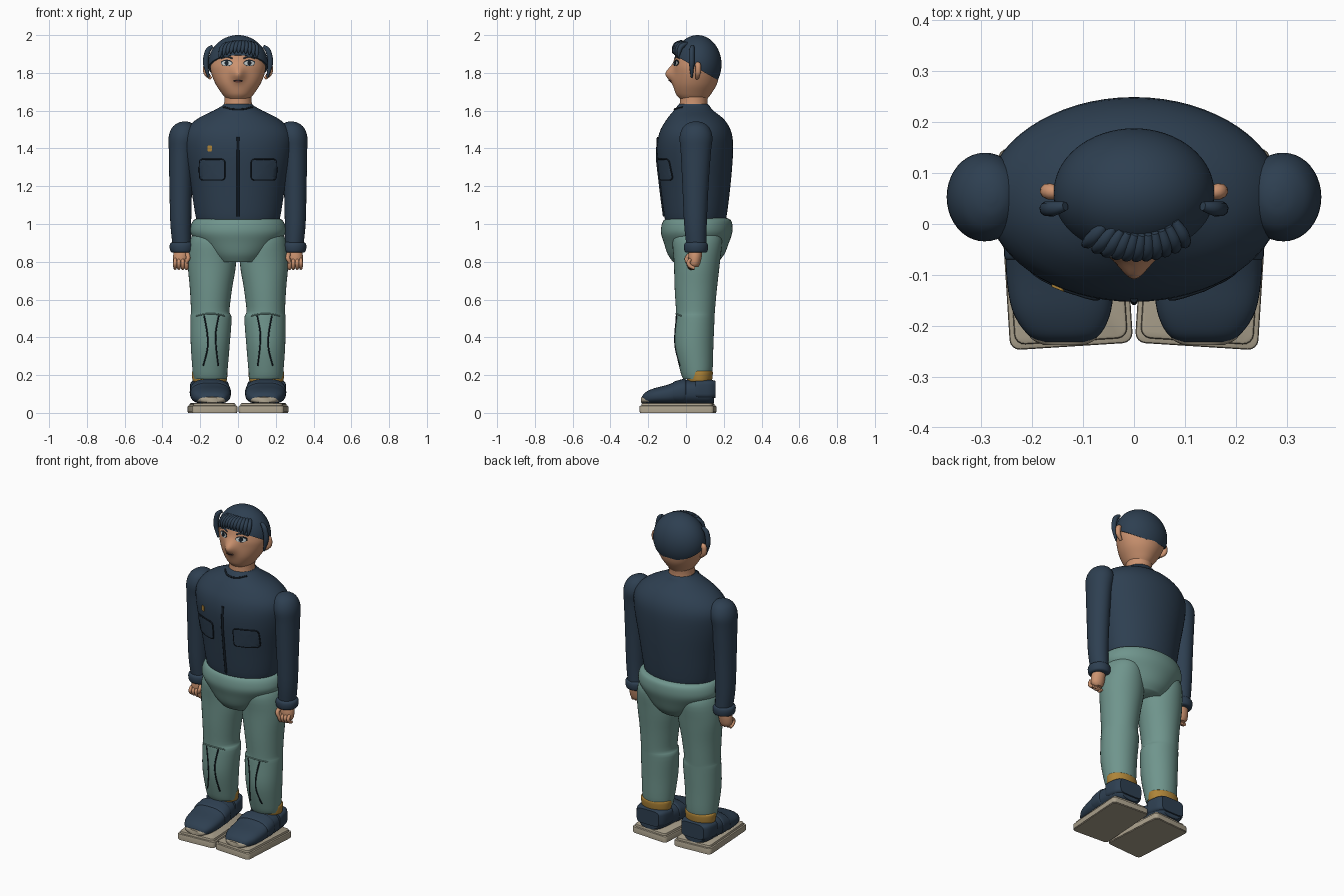
import bpy, bmesh, math
from mathutils import Vector, Matrix

if "Cube" in bpy.data.objects:
    bpy.data.objects.remove(bpy.data.objects["Cube"])


def material(name, *rgb):
    m = bpy.data.materials.new(name)
    m.use_nodes = True
    m.diffuse_color = (*rgb, 1)
    m.node_tree.nodes["Principled BSDF"].inputs["Base Color"].default_value = (*rgb, 1)
    return m


NAVY = material("navy cloth", .027, .05, .082)
DARK = material("dark line", .008, .014, .022)
TEAL = material("sea green cloth", .16, .30, .265)
SKIN = material("skin", .60, .29, .16)
STONE = material("stone", .40, .35, .26)
GOLD = material("mustard", .42, .23, .04)
WHITE = material("eye white", .55, .6, .6)
LIPS = material("lips", .32, .11, .08)


def finish(name, bm, mat, angle=50):
    bmesh.ops.recalc_face_normals(bm, faces=bm.faces)
    me = bpy.data.meshes.new(name)
    bm.to_mesh(me)
    bm.free()
    ob = bpy.data.objects.new(name, me)
    bpy.context.collection.objects.link(ob)
    me.materials.append(mat)
    bpy.ops.object.select_all(action='DESELECT')
    ob.select_set(True)
    bpy.context.view_layer.objects.active = ob
    bpy.ops.object.shade_smooth_by_angle(angle=math.radians(angle))
    return ob


def spline(rows, steps):
    # Catmull-Rom through rows of numbers
    out = []
    for i in range(len(rows) - 1):
        p = [Vector(rows[min(max(i + k, 0), len(rows) - 1)]) for k in (-1, 0, 1, 2)]
        for s in range(steps):
            t = s / steps
            out.append(p[1] + (p[2] - p[0]) * (t / 2)
                       + (p[0] * 2 - p[1] * 5 + p[2] * 4 - p[3]) * (t * t / 2)
                       + (p[1] * 3 - p[0] - p[2] * 3 + p[3]) * (t ** 3 / 2))
    return out + [Vector(rows[-1])]


def loft(name, rows, mat, axis='z', n=40, steps=4, power=2, warp=None):
    # each row: position on axis, centre a, centre b, radius a, radius b
    bm = bmesh.new()
    loops = []
    for t, a, b, ra, rb in spline([Vector(r) for r in rows], steps):
        loop = []
        for k in range(n):
            c, s = math.cos(math.tau * k / n), math.sin(math.tau * k / n)
            u = a + ra * math.copysign(abs(c) ** (2 / power), c)
            v = b + rb * math.copysign(abs(s) ** (2 / power), s)
            co = Vector((u, v, t) if axis == 'z' else (u, t, v))
            loop.append(bm.verts.new(warp(co) if warp else co))
        loops.append(loop)
    for lo, hi in zip(loops, loops[1:]):
        for k in range(n):
            bm.faces.new((lo[k], lo[(k + 1) % n], hi[(k + 1) % n], hi[k]))
    bm.faces.new(loops[0])
    bm.faces.new(loops[-1])
    return finish(name, bm, mat)


def tube(name, pts, radius, mat, taper=None, closed=False):
    cu = bpy.data.curves.new(name, 'CURVE')
    cu.dimensions = '3D'
    cu.bevel_depth, cu.bevel_resolution, cu.use_fill_caps = radius, 3, True
    sp = cu.splines.new('POLY')
    path = pts if closed else spline([Vector(p) for p in pts], 5)
    sp.points.add(len(path) - 1)
    for i, (q, p) in enumerate(zip(sp.points, path)):
        q.co = (*p, 1)
        if taper:
            f = i / (len(path) - 1) * (len(taper) - 1)
            j = min(int(f), len(taper) - 2)
            q.radius = taper[j] + (taper[j + 1] - taper[j]) * (f - j)
    sp.use_cyclic_u = closed
    sp.use_smooth = True
    ob = bpy.data.objects.new(name, cu)
    bpy.context.collection.objects.link(ob)
    cu.materials.append(mat)
    return ob


def on(target, x, z, lift=0.0):
    # point on the front of a part
    hit, co, _, _ = target.ray_cast(Vector((x, -2, z)), Vector((0, 1, 0)))
    return Vector((x, co.y - lift if hit else 0, z))


def outline(cx, cz, rx, rz, power, n=32):
    for k in range(n):
        c, s = math.cos(math.tau * k / n), math.sin(math.tau * k / n)
        yield (cx + rx * math.copysign(abs(c) ** (2 / power), c),
               cz + rz * math.copysign(abs(s) ** (2 / power), s))


def patch(name, target, cx, cz, rx, rz, mat, lift, power=2):
    bm = bmesh.new()
    mid = bm.verts.new(on(target, cx, cz, lift))
    prev = None
    for f in (.35, .7, 1, 1.01):
        ring = [bm.verts.new(on(target, x, z, lift if f <= 1 else -.002))
                for x, z in outline(cx, cz, rx * f, rz * f, power)]
        for k in range(len(ring)):
            j = (k + 1) % len(ring)
            bm.faces.new((prev[k], prev[j], ring[j], ring[k]) if prev else (mid, ring[k], ring[j]))
        prev = ring
    return finish(name, bm, mat)


def slab(name, centre, size, turn, mat):
    bm = bmesh.new()
    bmesh.ops.create_cube(bm, size=1, matrix=Matrix.Translation(centre)
                          @ Matrix.Rotation(turn, 4, 'Z') @ Matrix.Diagonal((*size, 1)))
    up = [e for e in bm.edges if abs(e.verts[0].co.z - e.verts[1].co.z) > .005]
    bmesh.ops.bevel(bm, geom=up, offset=.02, segments=4, profile=.5, affect='EDGES')
    rim = [e for e in bm.edges if len({f.normal.z > .9 for f in e.link_faces}) == 2]
    bmesh.ops.bevel(bm, geom=rim, offset=.006, segments=2, profile=.5, affect='EDGES')
    return finish(name, bm, mat, 35)


# Torso and hips
torso = loft("jacket", [(1.015, 0, .05, .205, .15), (1.03, 0, .05, .222, .163), (1.2, 0, .05, .25, .185),
                        (1.38, 0, .048, .285, .201), (1.48, 0, .05, .285, .192), (1.55, 0, .05, .225, .155),
                        (1.6, 0, .04, .13, .105), (1.625, 0, .04, .085, .085), (1.635, 0, .04, .075, .075)],
             NAVY, n=64)
loft("hips", [(.8, 0, .05, .125, .12), (.84, 0, .053, .165, .15), (.9, 0, .055, .215, .172), (.95, 0, .056, .25, .188),
              (.99, 0, .058, .25, .188), (1.02, 0, .06, .235, .178), (1.032, 0, .06, .21, .155)], TEAL, n=64)


# Head with a pointed nose
def nose(p):
    if p.y < .05:
        p.y -= .042 * math.exp(-(p.x / .035) ** 2 - ((p.z - 1.795) / .04) ** 2)
    return p


loft("neck", [(1.6, 0, .04, .08, .08), (1.64, 0, .04, .073, .073), (1.7, 0, .045, .072, .075)], SKIN)
head = loft("head", [(1.665, 0, .04, .065, .075), (1.69, 0, .04, .085, .094), (1.74, 0, .048, .118, .115),
                     (1.8, 0, .055, .142, .122), (1.85, 0, .057, .145, .122), (1.92, 0, .06, .125, .108),
                     (1.97, 0, .06, .07, .06), (1.985, 0, .06, .02, .02)], SKIN, n=96, steps=6, warp=nose)

# Hair cap cut along a sloping hairline
bm = bmesh.new()
bmesh.ops.create_uvsphere(bm, u_segments=64, v_segments=40, radius=1,
                          matrix=Matrix.Translation((0, .061, 1.845)) @ Matrix.Diagonal((.158, .127, .155, 1)))
bmesh.ops.bisect_plane(bm, geom=bm.verts[:] + bm.edges[:] + bm.faces[:], plane_co=(0, .18, 1.755),
                       plane_no=(0, .145, .25), clear_inner=True)
bmesh.ops.holes_fill(bm, edges=[e for e in bm.edges if e.is_boundary])
finish("hair", bm, NAVY)
for i in range(-5, 6):
    x = i * .02
    drop = 1.905 - 2.6 * x * x
    face_y = .058 - .124 * math.sqrt(1 - (x / .16) ** 2)
    tube("fringe_strand", [(x * .65 + .015, face_y + .045, 1.968 - x * x), (x * .9 + .008, face_y + .01, 1.945 - x * x),
                           (x, face_y - .004, drop)], .014, NAVY, (.5, 1, .9, .2))

bpy.context.view_layer.update()

# Mouth and closures
patch("mouth", head, 0, 1.757, .024, .008, LIPS, .003)
tube("mouth_line", [on(head, x, 1.759 - abs(x) * .1, .003) for x in (-.022, 0, .022)], .002, DARK)
tube("zip", [on(torso, 0, z, .001) for z in (1.04, 1.15, 1.25, 1.35, 1.46)], .007, DARK)
tube("collar_seam", [on(torso, x, 1.607 + x * x * 2, .001) for x in (-.075, -.04, 0, .04, .075)], .005, DARK)
patch("badge", torso, -.15, 1.4, .012, .016, GOLD, .005, 4)

for s, side in ((1, "left_"), (-1, "right_")):
    # Face details
    ex = .06 * s
    patch(side + "eye_rim", head, ex, 1.853, .031, .017, DARK, .002)
    patch(side + "eye", head, ex, 1.851, .027, .013, WHITE, .004)
    patch(side + "iris", head, ex, 1.852, .011, .012, DARK, .006)
    tube(side + "brow", [on(head, s * x, z, .002) for x, z in ((.03, 1.877), (.06, 1.886), (.092, 1.874))],
         .005, NAVY, (.6, 1, .4))
    tube(side + "ear", [(.142 * s, .06, 1.845), (.166 * s, .064, 1.84), (.168 * s, .064, 1.8), (.143 * s, .058, 1.77)],
         .016, SKIN, (.7, 1, .9, .5))
    tube(side + "side_lock", [(.135 * s, .035, 1.94), (.16 * s, .03, 1.915), (.171 * s, .03, 1.85), (.155 * s, .03, 1.775)],
         .015, NAVY, (.6, 1, 1, .3))
    # Chest pocket
    patch(side + "pocket", torso, .137 * s, 1.288, .066, .054, NAVY, .007, 7)
    tube(side + "pocket_seam", [on(torso, x, z, .004) for x, z in outline(.137 * s, 1.288, .067, .055, 7)],
         .004, DARK, closed=True)
    # Arm, cuff and fist
    loft(side + "sleeve", [(.88, .297 * s, .055, .048, .052), (1.0, .303 * s, .05, .055, .06), (1.2, .303 * s, .05, .06, .069),
                           (1.38, .3 * s, .052, .066, .08), (1.46, .292 * s, .053, .075, .087),
                           (1.51, .287 * s, .053, .062, .07), (1.535, .283 * s, .053, .035, .04),
                           (1.543, .28 * s, .053, .008, .01)], NAVY)
    loft(side + "cuff", [(.848, .297 * s, .053, .05, .05), (.855, .297 * s, .053, .06, .06), (.878, .297 * s, .053, .065, .064),
                         (.897, .297 * s, .053, .061, .06), (.906, .297 * s, .053, .045, .045)], NAVY)
    loft(side + "hand", [(.772, .303 * s, .045, .025, .02), (.79, .304 * s, .045, .038, .03),
                         (.83, .302 * s, .048, .042, .036), (.87, .298 * s, .053, .036, .034)], SKIN, n=24)
    for i in range(4):
        fx = (.273 + .02 * i) * s
        tube(side + "finger", [(fx, .025, .815), (fx, .012, .795), (fx, .022, .768 + .003 * i), (fx, .045, .765)],
             .0105, SKIN, (.8, 1, 1, .8))
    tube(side + "thumb", [(.268 * s, .03, .845), (.264 * s, .005, .82), (.275 * s, .006, .795)], .012, SKIN, (1, 1, .7))
    # Leg with shin seams
    leg = loft(side + "leg", [(.18, .147 * s, .055, .085, .07), (.22, .148 * s, .055, .092, .085), (.36, .147 * s, .043, .103, .102),
                              (.5, .143 * s, .048, .109, .103), (.54, .147 * s, .05, .102, .103),
                              (.66, .143 * s, .052, .112, .112), (.8, .138 * s, .058, .128, .122),
                              (.92, .14 * s, .06, .112, .13), (.98, .14 * s, .06, .07, .09)], TEAL)
    bpy.context.view_layer.update()
    for path in (((.102, .515), (.118, .42), (.115, .34), (.104, .25)), ((.18, .515), (.163, .42), (.162, .34), (.184, .25))):
        tube(side + "shin_seam", [on(leg, s * x, z) for x, z in path], .004, DARK)
    tube(side + "knee_crease", [on(leg, s * x, .525 - 2 * (x - .145) ** 2) for x in (.07, .11, .145, .18, .22)], .004, TEAL)
    loft(side + "ankle_band", [(.165, .15 * s, .072, .085, .06), (.172, .15 * s, .072, .091, .066),
                               (.215, .15 * s, .072, .094, .07), (.223, .15 * s, .072, .086, .062)], GOLD)
    # Shoe on a stepped base
    loft(side + "shoe", [(-.232, .137 * s, .07, .045, .018), (-.215, .138 * s, .079, .073, .03), (-.17, .142 * s, .088, .097, .042),
                         (-.1, .145 * s, .096, .106, .052), (-.03, .147 * s, .108, .104, .064),
                         (.05, .15 * s, .11, .098, .066), (.12, .152 * s, .11, .088, .065),
                         (.148, .152 * s, .105, .065, .052)], NAVY, 'y', power=2.5)
    loft(side + "toe_cap", [(-.238, .137 * s, .068, .04, .014), (-.225, .138 * s, .07, .064, .018),
                            (-.195, .14 * s, .07, .08, .02)], STONE, 'y', power=2.5)
    loft(side + "heel_tab", [(.05, .151 * s, .125, .1, .047), (.07, .151 * s, .125, .103, .05), (.125, .152 * s, .125, .094, .05),
                             (.155, .152 * s, .125, .075, .045)], NAVY, 'y', power=5)
    loft(side + "shoe_strap", [(-.07, .146 * s, .105, .105, .053), (-.062, .146 * s, .106, .109, .06),
                               (-.01, .148 * s, .112, .107, .068), (0, .148 * s, .112, .1, .06)], NAVY, 'y', power=2.5)
    slab(side + "lower_base", (.135 * s, -.043, .021), (.242, .396, .034), -.063 * s, STONE)
    slab(side + "upper_base", (.135 * s, -.043, .04), (.222, .376, .024), -.063 * s, STONE)
    slab(side + "base_foot", (.135 * s, -.043, .006), (.236, .39, .012), -.063 * s, STONE)
